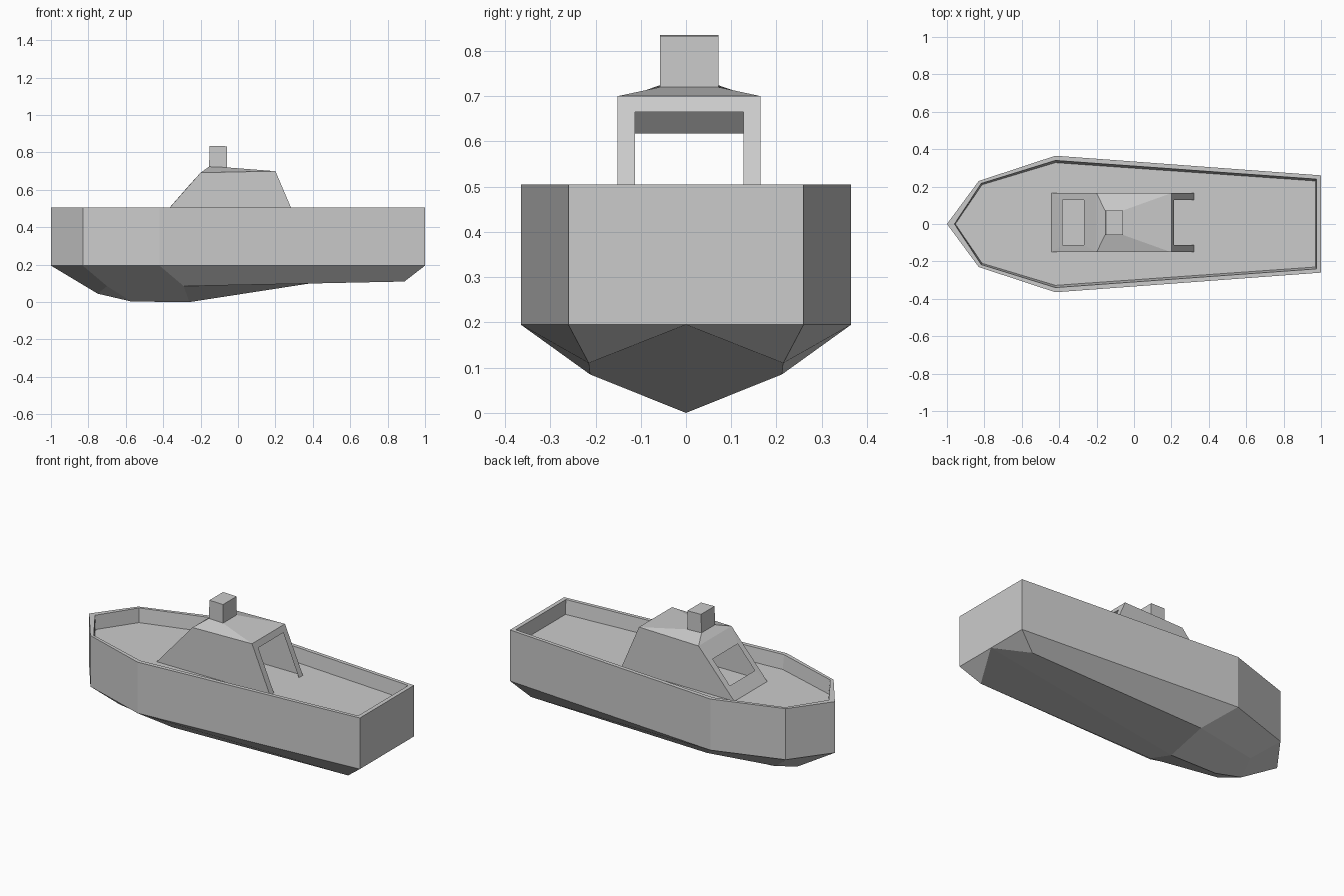
import bpy, bmesh

grey = bpy.data.materials.new("light grey")
grey.diffuse_color = (0.6, 0.6, 0.6, 1)


def make(name, verts, faces, mirror_y=False, offset_y=0.0):
    bm = bmesh.new()
    vs = [bm.verts.new(v) for v in verts]
    for f in faces:
        bm.faces.new([vs[i] for i in f])
    bmesh.ops.recalc_face_normals(bm, faces=bm.faces)
    me = bpy.data.meshes.new(name)
    bm.to_mesh(me)
    bm.free()
    me.materials.append(grey)
    ob = bpy.data.objects.new(name, me)
    bpy.context.collection.objects.link(ob)
    ob.location.y = offset_y
    if mirror_y:
        m = ob.modifiers.new("Mirror", 'MIRROR')
        m.use_axis = (False, True, False)
        m.merge_threshold = 0.0005
    return ob


# Hull half: stacked outlines from bow to stern centre
outer = [(-1, 0), (-0.83, 0.23), (-0.42, 0.365), (1, 0.26), (1, 0)]
rim = [(-0.96, 0), (-0.817, 0.217), (-0.42, 0.34), (0.975, 0.24), (0.975, 0)]
deck = [(-0.955, 0), (-0.812, 0.21), (-0.42, 0.328), (0.97, 0.23), (0.97, 0)]
verts, faces = [], []
for row, z in ((outer, 0.195), (outer, 0.505), (rim, 0.505), (deck, 0.42)):
    verts += [(x, y, z) for x, y in row]
for r in range(3):
    for i in range(4):
        a = r * 5 + i
        faces.append((a, a + 1, a + 6, a + 5))
faces.append(range(15, 20))  # deck

# Bottom: chine points 20-22, keel points 23-25
verts += [(-0.70, 0.135, 0.085), (-0.29, 0.212, 0.085), (0.89, 0.215, 0.11),
          (-0.75, 0, 0.045), (-0.57, 0, 0.003), (-0.26, 0, 0)]
faces += [(0, 1, 20, 23), (23, 20, 24), (1, 2, 21, 20), (20, 21, 25, 24),
          (2, 3, 22, 21), (3, 4, 22), (21, 22, 4, 25)]
make("hull", verts, faces, mirror_y=True)


# Cabin half: sloped front with window, open back with posts, hipped roof
def front_x(z):
    return -0.44 + (z - 0.42) * 0.24 / 0.275


def back_x(z):
    return 0.32 - (z - 0.42) * 0.12 / 0.28


W, I = 0.158, 0.12  # half widths of the cabin and of its openings
verts = [(-0.44, W, 0.42), (-0.20, W, 0.692), (0.20, W, 0.70), (0.32, W, 0.42),
         (-0.44, 0, 0.42), (-0.20, 0, 0.692), (0.20, 0, 0.70),
         (front_x(0.485), I, 0.485), (front_x(0.617), I, 0.617),
         (front_x(0.485), 0, 0.485), (front_x(0.617), 0, 0.617),
         (0.32, I, 0.42), (back_x(0.665), I, 0.665), (back_x(0.665), 0, 0.665),
         (-0.155, 0.065, 0.724), (-0.06, 0.065, 0.72),
         (-0.155, 0, 0.724), (-0.06, 0, 0.72)]
faces = [(0, 1, 2, 3),                                    # side
         (0, 4, 9, 7), (0, 7, 8, 1), (1, 8, 10, 5),       # window frame
         (3, 2, 12, 11), (2, 6, 13, 12),                  # rear post and lintel
         (1, 5, 16, 14), (1, 14, 15, 2), (2, 15, 17, 6),  # roof slopes
         (14, 16, 17, 15)]
make("cabin", verts, faces, mirror_y=True, offset_y=0.007)

# Funnel block on the roof
verts = [(x, y, z) for y in (-0.065, 0.065)
         for x, z in ((-0.155, 0.722), (-0.06, 0.718), (-0.06, 0.833), (-0.151, 0.835))]
faces = [(0, 1, 2, 3), (4, 5, 6, 7)] + [
    (i, (i + 1) % 4, (i + 1) % 4 + 4, i + 4) for i in range(4)]
make("funnel", verts, faces, offset_y=0.007)
